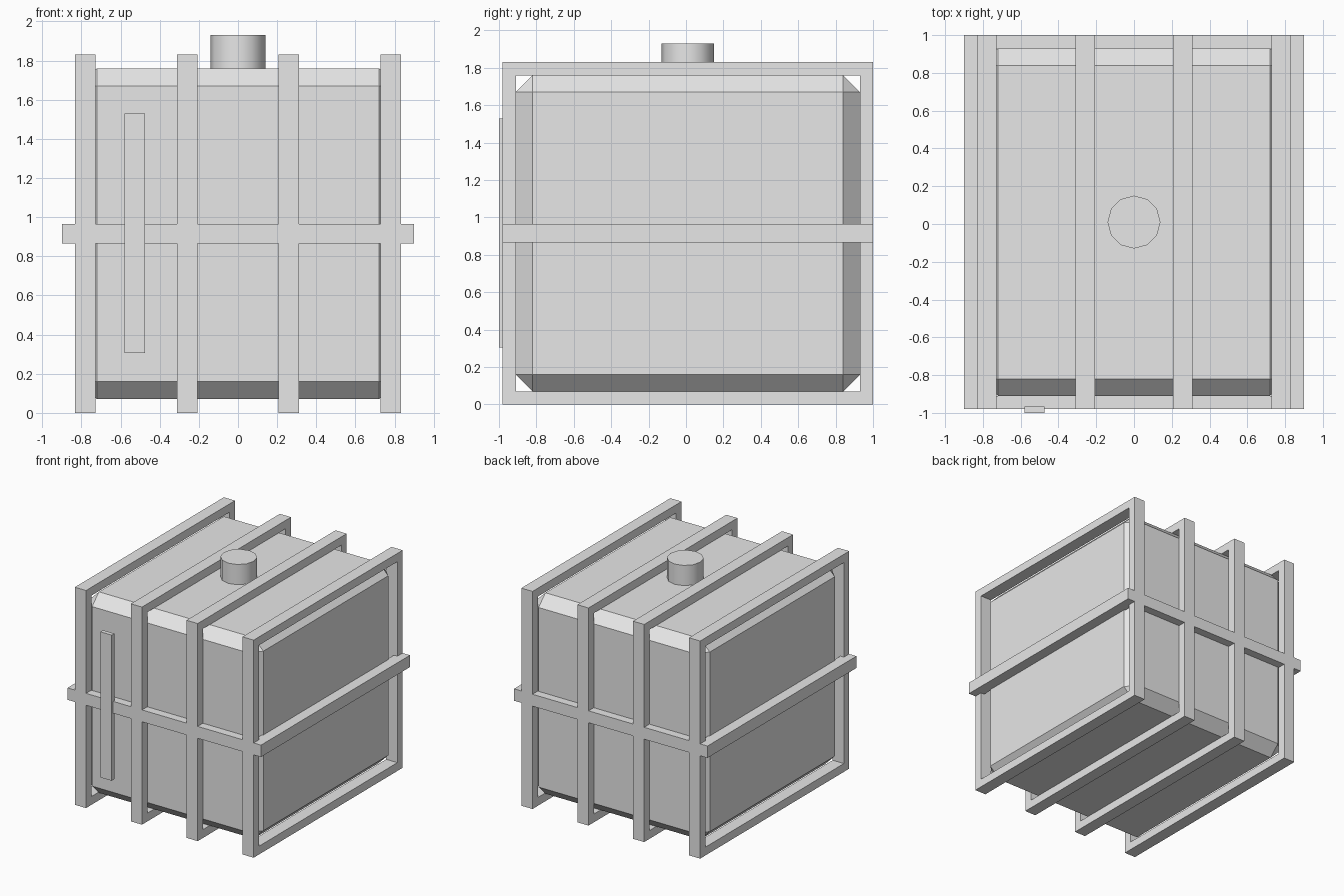
import bpy, bmesh
from mathutils import Matrix, Vector
from math import radians

old = bpy.data.objects.get("Cube")
if old:
    bpy.data.objects.remove(old, do_unlink=True)

grey = bpy.data.materials.new("light_grey")
grey.use_nodes = True
colour = (0.8, 0.8, 0.8, 1)
grey.diffuse_color = colour
grey.node_tree.nodes["Principled BSDF"].inputs["Base Color"].default_value = colour


def finish(name, bm):
    bmesh.ops.recalc_face_normals(bm, faces=bm.faces)
    mesh = bpy.data.meshes.new(name)
    bm.to_mesh(mesh)
    bm.free()
    mesh.materials.append(grey)
    obj = bpy.data.objects.new(name, mesh)
    bpy.context.collection.objects.link(obj)
    return obj


def box(name, low, high, chamfer=0):
    low, high = Vector(low), Vector(high)
    bm = bmesh.new()
    place = Matrix.Translation((low + high) / 2) @ Matrix.Diagonal((*(high - low), 1))
    bmesh.ops.create_cube(bm, size=1, matrix=place)
    if chamfer:
        bmesh.ops.bevel(bm, geom=bm.edges[:], offset=chamfer, segments=1, affect='EDGES')
    return finish(name, bm)


def ring(name, outer, inner, depth, place):
    """Rectangular loop: outer and inner are (u0, v0, u1, v1); place maps (u, v, d) to a point."""
    bm = bmesh.new()
    loops = []
    for u0, v0, u1, v1 in (outer, inner):
        for d in depth:
            corners = [(u0, v0), (u1, v0), (u1, v1), (u0, v1)]
            loops.append([bm.verts.new(place(u, v, d)) for u, v in corners])
    out_a, out_b, in_a, in_b = loops
    for a, b in ((out_a, out_b), (out_b, in_b), (in_b, in_a), (in_a, out_a)):
        for i in range(4):
            j = (i + 1) % 4
            bm.faces.new((a[i], a[j], b[j], b[i]))
    return finish(name, bm)


# Tank with chamfered edges
front, back, top, bar = -0.98, 1.0, 1.83, 0.07
box("tank_body", (-0.81, front + bar, bar), (0.81, back - bar, top - bar), 0.09)

# Four upright frame loops
for i, x in enumerate((-0.78, -0.259, 0.259, 0.78)):
    ring(f"frame_loop_{i + 1}", (front, 0, back, top),
         (front + bar, bar, back - bar, top - bar), (x - 0.052, x + 0.052),
         lambda u, v, d: (d, u, v))

# Horizontal belt round the middle
ring("middle_belt", (-0.9, front, 0.9, back), (-0.8, front + bar, 0.8, back - bar),
     (0.865, 0.965), lambda u, v, d: (u, v, d))

# Gauge strip on the front
box("gauge_strip", (-0.58, -1.0, 0.305), (-0.475, -0.965, 1.53))

# Filler cap
bm = bmesh.new()
bmesh.ops.create_cone(bm, cap_ends=True, segments=12, radius1=0.14, radius2=0.14,
                      depth=0.19, matrix=Matrix.Translation((0, 0.01, 1.835)))
cap = finish("filler_cap", bm)
bpy.ops.object.select_all(action='DESELECT')
cap.select_set(True)
bpy.context.view_layer.objects.active = cap
bpy.ops.object.shade_smooth_by_angle(angle=radians(40))
